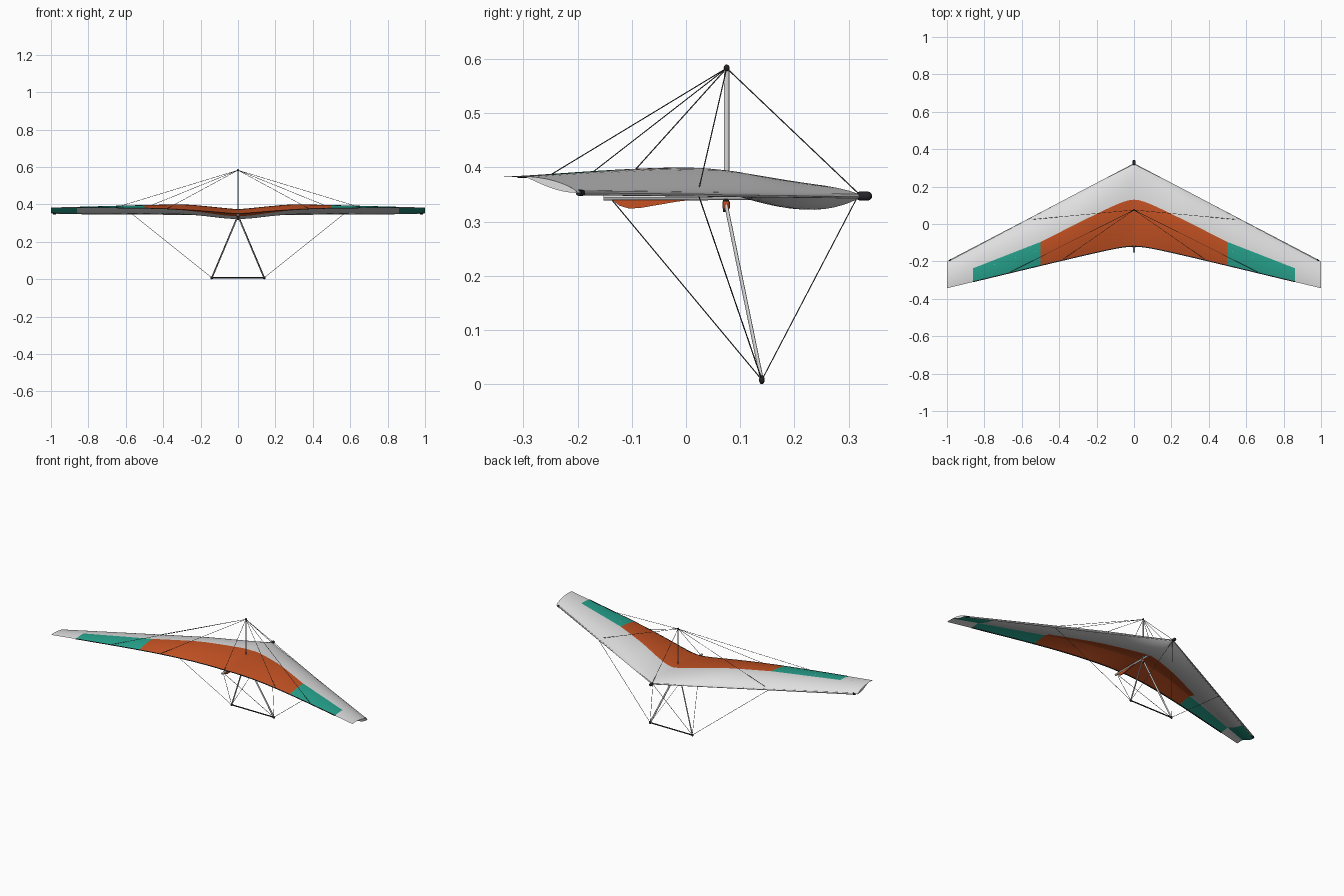
import bpy, bmesh, math
from mathutils import Vector

if "Cube" in bpy.data.objects:
    bpy.data.objects.remove(bpy.data.objects["Cube"])


def mat(name, rgb):
    m = bpy.data.materials.new(name)
    m.diffuse_color = (*rgb, 1)
    m.use_nodes = True
    m.node_tree.nodes["Principled BSDF"].inputs["Base Color"].default_value = m.diffuse_color
    return m


SAIL = mat("sail grey white", (0.74, 0.74, 0.74))
ORANGE = mat("burnt orange", (0.56, 0.085, 0.017))
TEAL = mat("teal green", (0.02, 0.37, 0.27))
METAL = mat("aluminium", (0.68, 0.68, 0.69))
BLACK = mat("black fitting", (0.018, 0.018, 0.022))
WIRE = mat("steel wire", (0.10, 0.10, 0.11))


# ---- planform and section rules (x is distance from the centre) ----
def lead_y(x):
    return 0.325 - 0.525 * x


def trail_y(x):
    return -0.12 - 0.242 * (math.hypot(x, 0.08) - 0.08)


def paint_y(x):
    if x <= 0.5:
        return 0.13 - 0.51 * (math.hypot(x, 0.06) - 0.06)
    return -0.096 - 0.39 * (x - 0.5)


def chord_z(x, s):
    lead = 0.346 + 0.007 * x
    trail = 0.350 + 0.032 * (1 - math.exp(-(x / 0.27) ** 1.4))
    return lead + (trail - lead) * s


def upper_z(x, s):
    h = 0.027 + 0.014 * min(x / 0.25, 1) - 0.027 * max(0, (x - 0.3) / 0.7)
    return chord_z(x, s) + h * s ** 0.7 * (1 - s) / 0.316


LOWER_END = 0.7


def lower_z(x, s):
    t = s / LOWER_END
    bulge = 0.003 + 0.023 * math.exp(-(x / 0.2) ** 2)
    return (chord_z(x, s) + (upper_z(x, s) - chord_z(x, s)) * t ** 3
            - bulge * t * (1 - t) ** 2 / 0.148)


# Span stations land exactly on the colour seams at 0.5 and 0.86
half = ([0.5 * (i / 16) ** 1.3 for i in range(17)]
        + [0.5 + 0.36 * i / 8 for i in range(1, 9)]
        + [0.86 + 0.14 * i / 4 for i in range(1, 5)])
span = [-x for x in reversed(half[1:])] + half
N = 12


def make(name, bm, mats):
    me = bpy.data.meshes.new(name)
    bm.to_mesh(me)
    bm.free()
    for m in mats:
        me.materials.append(m)
    ob = bpy.data.objects.new(name, me)
    bpy.context.collection.objects.link(ob)
    return ob


def sheet(name, zfun, end, rule, flip):
    """Sail skin: a grid whose middle chord line follows the paint seam."""
    bm = bmesh.new()
    rows = []
    for sx in span:
        x = abs(sx)
        chord = lead_y(x) - trail_y(x)
        seam = min((lead_y(x) - paint_y(x)) / chord, end - 0.05)
        ss = [seam * (i / N) ** 1.5 for i in range(N + 1)]
        ss += [seam + (end - seam) * i / N for i in range(1, N + 1)]
        rows.append([bm.verts.new((sx, lead_y(x) - chord * s, zfun(x, s))) for s in ss])
    for i in range(len(span) - 1):
        mid = abs(span[i] + span[i + 1]) / 2
        for j in range(2 * N):
            q = [rows[i][j], rows[i][j + 1], rows[i + 1][j + 1], rows[i + 1][j]]
            f = bm.faces.new(q[::-1] if flip else q)
            f.material_index = rule(mid, j >= N)
            f.smooth = True
    make(name, bm, (SAIL, ORANGE, TEAL))


# Upper skin: orange centre, teal outer panels behind the seam
sheet("upper_sail", upper_z, 1.0,
      lambda x, aft: 0 if not aft or x > 0.86 else (1 if x < 0.5 else 2), False)
# Lower skin: orange rear centre, grey mid, teal tips
sheet("lower_sail", lower_z, LOWER_END,
      lambda x, aft: 2 if x > 0.86 else (1 if aft and x < 0.5 else 0), True)

# Dark hem tape along the trailing edge of the coloured panels
bm = bmesh.new()
hem = [[bm.verts.new((sx, trail_y(abs(sx)) + dy, upper_z(abs(sx), 1) + dz))
        for dy, dz in ((0.004, 0.0018), (-0.0015, 0.0012), (-0.0015, -0.0012), (0.004, -0.001))]
       for sx in span if abs(sx) < 0.865]
for a, b in zip(hem, hem[1:]):
    for i in range(4):
        k = (i + 1) % 4
        bm.faces.new((a[i], a[k], b[k], b[i]))
bmesh.ops.recalc_face_normals(bm, faces=bm.faces)
make("trailing_edge_hem", bm, (BLACK,))

# Tip ribs close the gap between the two skins
for side, sg in (("left", -1), ("right", 1)):
    bm = bmesh.new()
    chord = lead_y(1) - trail_y(1)
    pairs = []
    for i in range(17):
        s = LOWER_END * i / 16
        pairs.append([bm.verts.new((sg, lead_y(1) - chord * s, z(1, s)))
                      for z in (upper_z, lower_z)])
    for a, b in zip(pairs, pairs[1:]):
        q = [a[0], a[1], b[1], b[0]]
        bm.faces.new(q[::-1] if sg > 0 else q)
    make(side + "_tip_rib", bm, (SAIL,))

# Keel pocket: thin orange fin hanging below the keel
bm = bmesh.new()
outline = [(-0.118, 0.352), (-0.138, 0.341), (-0.122, 0.329), (-0.105, 0.324),
           (-0.085, 0.325), (-0.05, 0.331), (-0.015, 0.337), (0.02, 0.341), (0.05, 0.352)]
loops = [[bm.verts.new((x, y, z)) for y, z in outline] for x in (-0.003, 0.003)]
bm.faces.new(loops[0])
bm.faces.new(loops[1][::-1])
n = len(outline)
for i in range(n):
    k = (i + 1) % n
    bm.faces.new((loops[0][i], loops[1][i], loops[1][k], loops[0][k]))
bmesh.ops.recalc_face_normals(bm, faces=bm.faces)
make("keel_pocket", bm, (ORANGE,))


# ---- rods, fittings and wires ----
def rod(name, a, b, r, m, sides=12, thin=1.0):
    """Round tube from a to b; thin < 1 narrows it across x (streamlined)."""
    a, b = Vector(a), Vector(b)
    d = b - a
    bpy.ops.mesh.primitive_cylinder_add(vertices=sides, radius=r, depth=d.length,
                                        location=(a + b) / 2)
    ob = bpy.context.object
    ob.rotation_euler = d.to_track_quat('Z', 'Y').to_euler()
    ob.scale.x = thin
    ob.name = name
    ob.data.materials.append(m)
    bpy.ops.object.shade_smooth_by_angle()


def ball(name, p, r, m, scale=(1, 1, 1)):
    bpy.ops.mesh.primitive_uv_sphere_add(segments=16, ring_count=10, radius=r, location=p)
    ob = bpy.context.object
    ob.scale = scale
    ob.name = name
    ob.data.materials.append(m)
    bpy.ops.object.shade_smooth()


def wire(name, a, b):
    rod(name, a, b, 0.0011, WIRE, 6)


POST = (0, 0.075, 0.583)
NOSE = (0, 0.315, 0.343)
TAIL = (0, -0.14, 0.344)

# Keel, kingpost and nose
rod("keel", (0, -0.152, 0.344), (0, 0.325, 0.346), 0.0055, METAL)
rod("kingpost", (0, 0.075, 0.344), POST, 0.0048, METAL, 16, 0.55)
ball("kingpost_cap", POST, 0.0055, BLACK, (1, 1, 1.2))
rod("nose_cap", (0, 0.322, 0.347), (0, 0.335, 0.347), 0.0085, BLACK, 16)
ball("nose_tip", (0, 0.335, 0.347), 0.0083, BLACK)
ball("nose_cap_back", (0, 0.322, 0.347), 0.0084, BLACK)

# Control frame
rod("apex_bracket", (0, 0.074, 0.318), (0, 0.074, 0.342), 0.0055, BLACK)
rod("hang_strap", (0, 0.074, 0.324), (0, 0.074, 0.337), 0.0068, ORANGE)
rod("base_bar", (-0.14, 0.14, 0.008), (0.14, 0.14, 0.008), 0.0034, BLACK)

for side, sg in (("left", -1), ("right", 1)):
    corner = (sg * 0.14, 0.14, 0.008)
    rod(side + "_upright", (sg * 0.004, 0.074, 0.33), corner, 0.0047, METAL, 16, 0.6)
    ball(side + "_corner_fitting", corner, 0.008, BLACK, (1, 0.65, 1))
    # Leading edge tube and its end cap
    rod(side + "_leading_edge_tube", (0, 0.318, 0.347), (sg * 0.98, -0.193, 0.353), 0.0045, METAL)
    rod(side + "_tip_cap", (sg * 0.975, -0.191, 0.353), (sg * 0.988, -0.198, 0.353), 0.0058, BLACK)
    # Lower rigging
    joint = (sg * 0.57, 0.022, 0.352)
    wire(side + "_lower_front_wire", corner, NOSE)
    wire(side + "_lower_side_wire", corner, joint)
    wire(side + "_lower_rear_wire", corner, TAIL)
    # Upper rigging
    wire(side + "_upper_side_wire", POST, joint)
    for label, x in (("inner", 0.38), ("outer", 0.66)):
        wire(side + "_" + label + "_reflex_wire", POST,
             (sg * x, trail_y(x) + 0.005, upper_z(x, 0.98)))

wire("upper_front_wire", POST, (0, 0.32, 0.35))
wire("upper_rear_wire", POST, TAIL)
